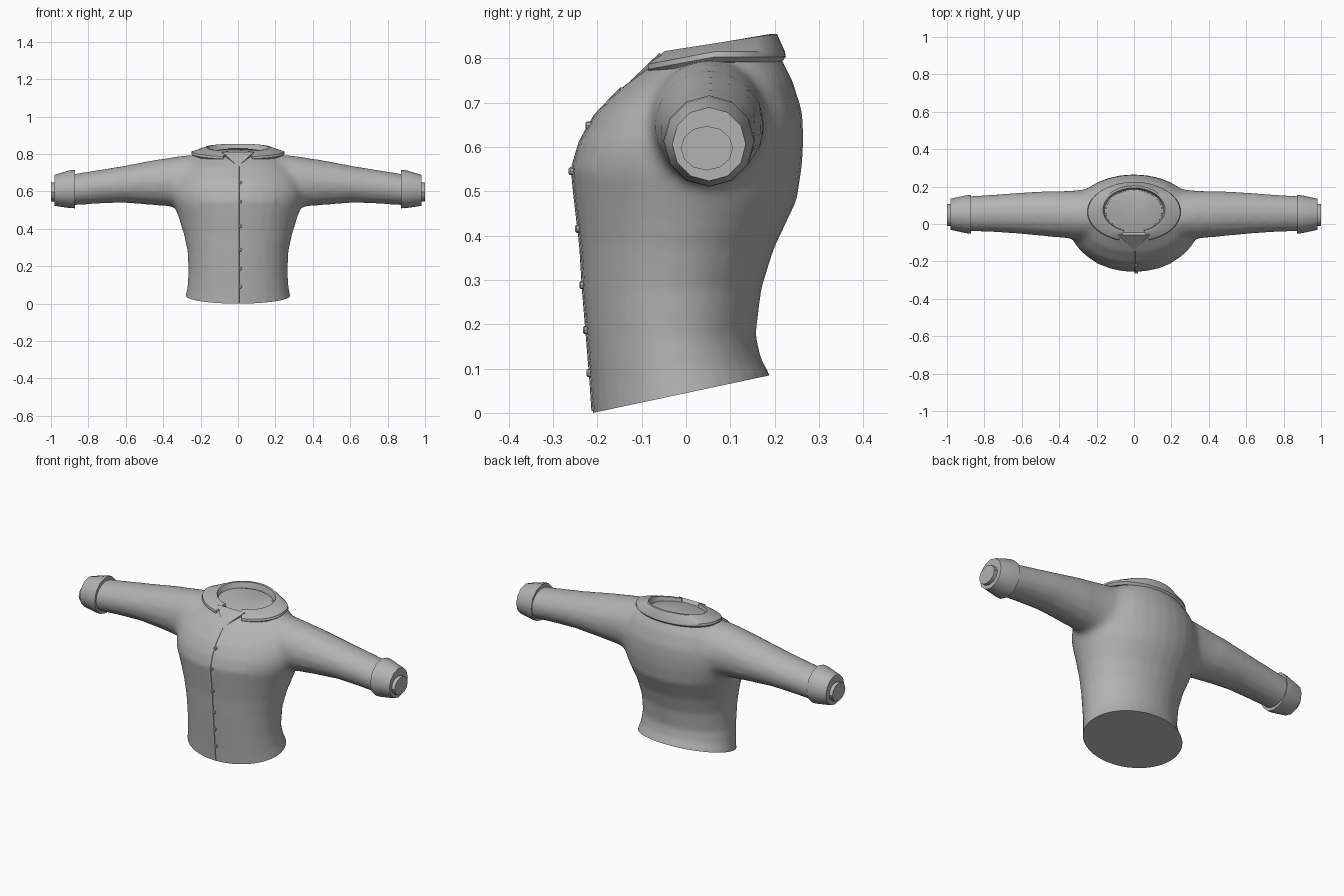
import bpy, bmesh, math
from mathutils import Vector

cube = bpy.data.objects.get("Cube")
if cube:
    bpy.data.objects.remove(cube, do_unlink=True)

cloth = bpy.data.materials.new("grey cloth")
cloth.use_nodes = True
GREY = (0.45, 0.45, 0.45, 1)
cloth.diffuse_color = GREY
cloth.node_tree.nodes["Principled BSDF"].inputs["Base Color"].default_value = GREY


def finish(name, bm, angle=35):
    bmesh.ops.recalc_face_normals(bm, faces=bm.faces)
    mesh = bpy.data.meshes.new(name)
    bm.to_mesh(mesh)
    bm.free()
    mesh.materials.clear()
    mesh.materials.append(cloth)
    obj = bpy.data.objects.new(name, mesh)
    bpy.context.collection.objects.link(obj)
    bpy.ops.object.select_all(action='DESELECT')
    obj.select_set(True)
    bpy.context.view_layer.objects.active = obj
    bpy.ops.object.shade_smooth_by_angle(angle=math.radians(angle))
    return obj


def loft(bm, rings):
    """Skin closed rings of points and cap both ends."""
    rows = [[bm.verts.new(p) for p in ring] for ring in rings]
    n = len(rows[0])
    for a, b in zip(rows, rows[1:]):
        for i in range(n):
            j = (i + 1) % n
            bm.faces.new((a[i], a[j], b[j], b[i]))
    bm.faces.new(rows[0])
    bm.faces.new(rows[-1][::-1])


def torso_ring(front_y, front_z, back_y, back_z, half, n=32):
    pts = []
    for i in range(n):
        a = math.tau * i / n
        t = (1 - math.cos(a)) / 2
        pts.append((half * math.sin(a), front_y + (back_y - front_y) * t,
                    front_z + (back_z - front_z) * t))
    return pts


def sleeve_ring(side, x, y0, y1, z0, z1, n=16):
    return [(side * x, (y0 + y1) / 2 + (y1 - y0) / 2 * math.cos(math.tau * i / n),
             (z0 + z1) / 2 + (z1 - z0) / 2 * math.sin(math.tau * i / n)) for i in range(n)]


# Torso: front y, front z, back y, back z, half width
TORSO = [(-.208, -.05, .20, .035, .285), (-.21, 0, .19, .085, .28), (-.214, .06, .170, .12, .27),
         (-.222, .16, .157, .175, .264), (-.232, .28, .170, .28, .27),
         (-.238, .38, .198, .37, .29), (-.25, .48, .25, .48, .325),
         (-.257, .55, .262, .56, .35), (-.24, .61, .265, .62, .355),
         (-.207, .67, .262, .68, .34), (-.15, .73, .24, .75, .30),
         (-.09, .775, .21, .808, .22), (-.06, .795, .195, .825, .15)]
# Sleeves: x, y range, z range
SLEEVE = [(.15, -.07, .17, .56, .80), (.27, -.085, .185, .50, .797), (.34, -.08, .18, .515, .787),
          (.48, -.065, .175, .53, .762), (.62, -.052, .167, .54, .735),
          (.75, -.043, .157, .535, .714), (.90, -.038, .148, .525, .69)]

body = bmesh.new()
loft(body, [torso_ring(*r) for r in TORSO])
for side in (-1, 1):
    loft(body, [sleeve_ring(side, *r) for r in SLEEVE])
raw = finish("shirt_raw", body)
remesh = raw.modifiers.new("fuse", 'REMESH')
remesh.mode = 'VOXEL'
remesh.voxel_size = 0.014
fused = raw.evaluated_get(bpy.context.evaluated_depsgraph_get()).to_mesh()
body = bmesh.new()
body.from_mesh(fused)
bpy.data.objects.remove(raw, do_unlink=True)

# Soften the armholes, then cut the slanted hem
for _ in range(10):
    near = [v for v in body.verts if .2 < abs(v.co.x) < .42 and v.co.z > .42]
    bmesh.ops.smooth_vert(body, verts=near, factor=0.5, use_axis_x=True, use_axis_y=True, use_axis_z=True)
bmesh.ops.smooth_vert(body, verts=body.verts, factor=0.5, use_axis_x=True, use_axis_y=True, use_axis_z=True)
slope = .085 / .40
cut = bmesh.ops.bisect_plane(body, geom=body.verts[:] + body.edges[:] + body.faces[:],
                             plane_co=(0, -.21, 0), plane_no=(0, -slope, 1), clear_inner=True)
bmesh.ops.contextual_create(body, geom=[e for e in cut["geom_cut"] if isinstance(e, bmesh.types.BMEdge)])
finish("shirt_body", body, 50)

# Cuffs and wrist plugs
for side, word in ((1, "left"), (-1, "right")):
    bm = bmesh.new()
    loft(bm, [sleeve_ring(side, x, .052 - r, .052 + r, z - r, z + r, 12) for x, r, z in
              ((.872, .088, .612), (.872, .103, .613), (.90, .101, .612), (.98, .083, .606))])
    finish(word + "_cuff", bm)
    bm = bmesh.new()
    loft(bm, [sleeve_ring(side, x, -.012, .106, .547, .647, 12) for x in (.96, 1.0)])
    finish(word + "_wrist", bm)

# Collar: folded band, open at the front
STEPS, GAP = 36, 0.33
bm = bmesh.new()
sections = []
for i in range(STEPS + 1):
    a = GAP + (math.tau - 2 * GAP) * i / STEPS
    s, c = math.sin(a), math.cos(a)
    low = .803 - .03 * max(0, c)
    top = .835 - .02 * c
    sections.append([(.238 * s, .065 - .15 * c, low - .012), (.25 * s, .065 - .16 * c, low),
                     (.247 * s, .065 - .158 * c, low + .012), (.178 * s, .075 - .13 * c, top),
                     (.166 * s, .075 - .118 * c, top), (.15 * s, .073 - .108 * c, top - .05)])
loft(bm, sections)
finish("collar", bm)

# Floor that closes the neck
bm = bmesh.new()
loft(bm, [torso_ring(-.045, .775, .19, .79, .16), torso_ring(-.04, .797, .18, .825, .15),
          torso_ring(-.02, .803, .17, .83, .115)])
finish("neck_floor", bm)

# Pointed flap under the collar opening
bm = bmesh.new()
tri = [Vector((-.085, -.06, .812)), Vector((.085, -.06, .812)), Vector((0, -.142, .733))]
loft(bm, [tri, [p + Vector((0, .03, -.03)) for p in tri]])
finish("collar_point", bm)


def front_y(z):
    for a, b in zip(TORSO, TORSO[1:]):
        if a[1] <= z <= b[1]:
            return a[0] + (b[0] - a[0]) * (z - a[1]) / (b[1] - a[1])


# Narrow front seam
bm = bmesh.new()
loft(bm, [[(x, front_y(z) + dy, z) for x, dy in ((0, .01), (0, -.003), (.006, -.002), (.012, .01))]
          for z in [.004 + .73 * i / 24 for i in range(25)]])
finish("front_seam", bm)

# Buttons
for i, z in enumerate((.09, .187, .288, .415, .545, .648)):
    bm = bmesh.new()
    y = front_y(z)
    loft(bm, [[(.012 + r * math.cos(math.tau * k / 8), y + dy, z + r * math.sin(math.tau * k / 8))
               for k in range(8)] for dy, r in ((.008, .009), (-.005, .009), (-.008, .006))])
    finish("button_%d" % (i + 1), bm)
